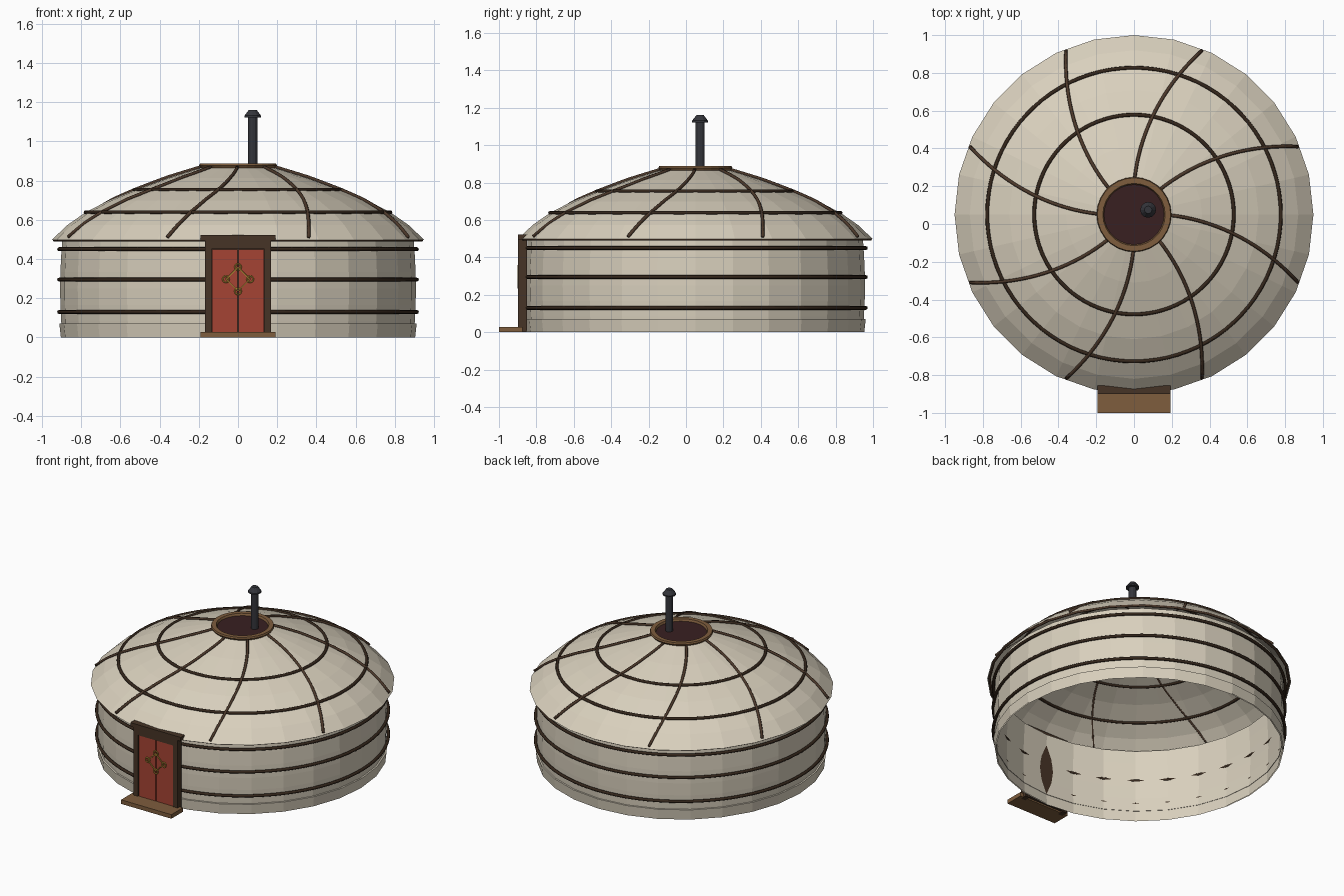
import bpy, bmesh, math
from mathutils import Vector

if "Cube" in bpy.data.objects:
    bpy.data.objects.remove(bpy.data.objects["Cube"])

CY = 0.05      # centre of the round body on y
SEG = 28       # sides of the round body


def srgb(r, g, b):
    def f(c):
        c /= 255
        return c / 12.92 if c <= 0.04045 else ((c + 0.055) / 1.055) ** 2.4
    return (f(r), f(g), f(b), 1)


def material(name, rgb):
    m = bpy.data.materials.new(name)
    m.diffuse_color = srgb(*rgb)
    m.use_nodes = True
    m.node_tree.nodes["Principled BSDF"].inputs["Base Color"].default_value = m.diffuse_color
    return m


FELT = material("cream_felt", (217, 208, 189))
ROPE = material("dark_rope", (52, 38, 27))
CORD = material("brown_cord", (76, 56, 42))
WOOD = material("brown_wood", (126, 93, 61))
FRAME = material("dark_wood", (70, 52, 38))
INSIDE = material("dark_opening", (56, 32, 33))
METAL = material("dark_metal", (52, 53, 59))
RED = material("red_paint", (165, 68, 51))
GOLD = material("gold", (180, 146, 55))


def finish(name, bm, mat, smooth=False):
    bmesh.ops.remove_doubles(bm, verts=bm.verts, dist=1e-5)
    bmesh.ops.recalc_face_normals(bm, faces=bm.faces)
    me = bpy.data.meshes.new(name)
    bm.to_mesh(me)
    bm.free()
    me.materials.append(mat)
    for p in me.polygons:
        p.use_smooth = smooth
    ob = bpy.data.objects.new(name, me)
    bpy.context.collection.objects.link(ob)
    return ob


def lathe(name, profile, mat, seg=SEG, cx=0, cy=CY, closed=False, smooth=False):
    """Spin a (radius, z) profile about a vertical axis."""
    bm = bmesh.new()
    rings = []
    for r, z in profile:
        rings.append([bm.verts.new((cx + r * math.cos(2 * math.pi * i / seg),
                                    cy + r * math.sin(2 * math.pi * i / seg), z))
                      for i in range(seg)])
    pairs = list(zip(rings, rings[1:]))
    if closed:
        pairs.append((rings[-1], rings[0]))
    for a, b in pairs:
        for i in range(seg):
            j = (i + 1) % seg
            bm.faces.new((a[i], a[j], b[j], b[i]))
    return finish(name, bm, mat, smooth)


def hoop(name, radius, z, thick, mat, seg=84):
    prof = [(radius + thick * math.cos(k * math.pi / 4),
             z + thick * math.sin(k * math.pi / 4)) for k in range(8)]
    return lathe(name, prof, mat, seg, closed=True, smooth=True)


def box(name, x0, x1, y0, y1, z0, z1, mat):
    bm = bmesh.new()
    bmesh.ops.create_cube(bm, size=1)
    for v in bm.verts:
        v.co = ((x0 + x1) / 2 + v.co.x * (x1 - x0),
                (y0 + y1) / 2 + v.co.y * (y1 - y0),
                (z0 + z1) / 2 + v.co.z * (z1 - z0))
    return finish(name, bm, mat)


def tube(name, pts, thick, mat, closed=False, sides=6):
    """Sweep a round section along a path."""
    bm = bmesh.new()
    pts = [Vector(p) for p in pts]
    n = len(pts)
    rings = []
    for i, p in enumerate(pts):
        a = pts[(i - 1) % n] if closed or i else p
        b = pts[(i + 1) % n] if closed or i < n - 1 else p
        t = (b - a).normalized()
        ref = Vector((0, 1, 0)) if closed else Vector((0, 0, 1))
        u = t.cross(ref).normalized()
        w = u.cross(t)
        rings.append([bm.verts.new(p + thick * (u * math.cos(2 * math.pi * k / sides)
                                                + w * math.sin(2 * math.pi * k / sides)))
                      for k in range(sides)])
    for i in range(n if closed else n - 1):
        a, b = rings[i], rings[(i + 1) % n]
        for k in range(sides):
            m = (k + 1) % sides
            bm.faces.new((a[k], a[m], b[m], b[k]))
    if not closed:
        bm.faces.new(rings[0])
        bm.faces.new(rings[-1])
    return finish(name, bm, mat, True)


# Felt wall with a slight bulge, and the skirt round its foot
wall = [(0.896 + 0.011 * math.sin(math.pi * k / 6), 0.5 * k / 6) for k in range(7)]
lathe("wall", wall, FELT)
lathe("wall_skirt", [(0.903, 0.0), (0.911, 0.07), (0.898, 0.07)], FELT)

# Domed felt roof
ROOF = [(0.95, 0.497), (0.87, 0.573), (0.78, 0.636), (0.66, 0.699),
        (0.53, 0.751), (0.36, 0.813), (0.18, 0.868)]
lathe("roof", ROOF, FELT)
hoop("eave_band", 0.936, 0.497, 0.008, CORD, SEG)


def roof_z(r):
    for (r0, z0), (r1, z1) in zip(ROOF, ROOF[1:]):
        if r >= r1:
            return z0 + (z1 - z0) * (r0 - r) / (r0 - r1)
    return ROOF[-1][1]


# Ropes round the wall and roof
for i, z in enumerate((0.13, 0.295, 0.45)):
    hoop(f"wall_rope_{i + 1}", 0.912, z, 0.010, ROPE)
for i, (r, z) in enumerate(((0.777, 0.638), (0.528, 0.753))):
    hoop(f"roof_rope_{i + 1}", r, z, 0.010, ROPE)

# Eight curving cords from crown to eave
for i in range(8):
    pts = []
    for k in range(19):
        t = k / 18
        r = 0.19 + 0.75 * t
        a = math.radians(45 * i - 1 - 21.5 * t)
        pts.append((r * math.cos(a), CY + r * math.sin(a), roof_z(r) + 0.005))
    tube(f"roof_cord_{i + 1}", pts, 0.009, CORD)

# Crown ring and its dark opening
lathe("crown_ring", [(0.182, 0.855), (0.198, 0.878), (0.194, 0.888),
                     (0.165, 0.888), (0.158, 0.872), (0.165, 0.855)], WOOD, closed=True)
lathe("crown_opening", [(0.17, 0.874), (0.0, 0.874)], INSIDE)

# Stove pipe and cap
lathe("stove_pipe", [(0.0, 0.86), (0.024, 0.86), (0.024, 1.13), (0, 1.13)],
      METAL, 12, 0.075, 0.075)
lathe("pipe_cap", [(0, 1.122), (0.042, 1.122), (0.042, 1.131), (0.02, 1.16), (0, 1.16)],
      METAL, 12, 0.075, 0.075)

# Door frame, leaves, lintel and step
box("door_backing", -0.165, 0.165, -0.880, -0.851, 0.01, 0.49, FRAME)
box("frame_head", -0.168, 0.168, -0.898, -0.853, 0.45, 0.497, FRAME)
box("lintel", -0.192, 0.192, -0.899, -0.855, 0.495, 0.522, FRAME)
box("door_step", -0.192, 0.192, -1.0, -0.875, 0.0, 0.028, WOOD)
for s, side in ((-1, "left"), (1, "right")):
    xs = sorted((s * 0.134, s * 0.168))
    box(f"door_post_{side}", *xs, -0.898, -0.853, 0.0, 0.45, FRAME)
    xs = sorted((s * 0.003, s * 0.132))
    box(f"door_leaf_{side}", *xs, -0.892, -0.87, 0.028, 0.449, RED)

# Gold door ornament: diamond with a small ring at each corner
EY, EZ = -0.896, 0.297


def outline(cx, cz, r, n):
    return [(cx + r * math.cos(2 * math.pi * k / n), EY,
             cz + r * math.sin(2 * math.pi * k / n)) for k in range(n)]


tube("ornament_diamond", outline(0, EZ, 0.06, 4), 0.005, GOLD, True)
for i in range(4):
    a = i * math.pi / 2
    tube(f"ornament_ring_{i + 1}",
         outline(0.062 * math.cos(a), EZ + 0.062 * math.sin(a), 0.016, 12),
         0.004, GOLD, True)
